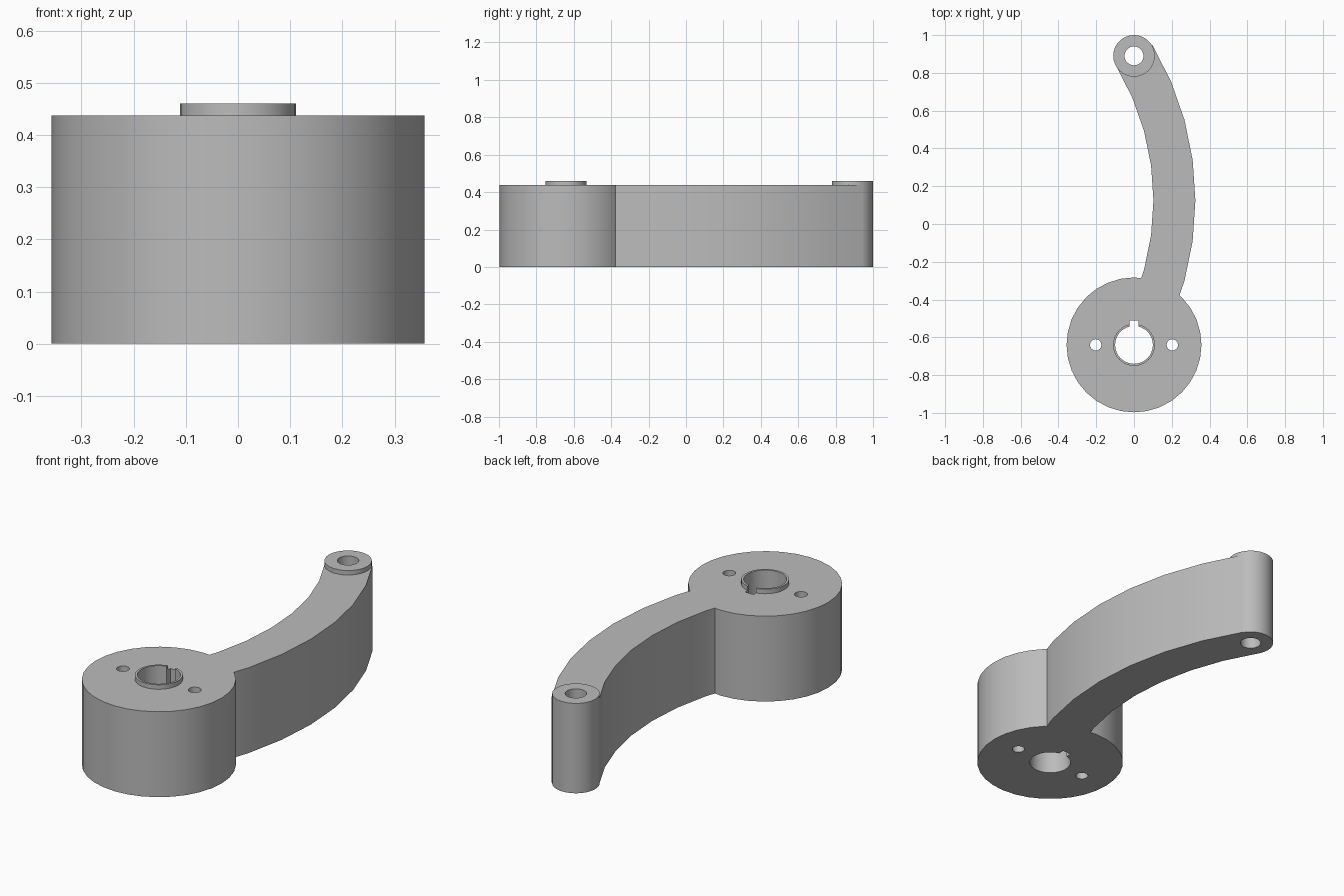
import bpy, bmesh, math

if "Cube" in bpy.data.objects:
    bpy.data.objects.remove(bpy.data.objects["Cube"])

HUB_Y, TIP_Y = -0.64, 0.89
BODY_TOP, BOSS_TOP = 0.437, 0.46

grey = bpy.data.materials.new("plain grey")
grey.use_nodes = True
grey.diffuse_color = (0.5, 0.5, 0.5, 1)
grey.node_tree.nodes["Principled BSDF"].inputs["Base Color"].default_value = (0.5, 0.5, 0.5, 1)


def prism(name, outline, z0, z1):
    """Extrude a counter-clockwise outline from z0 to z1."""
    bm = bmesh.new()
    face = bm.faces.new([bm.verts.new((x, y, z0)) for x, y in outline])
    top = bmesh.ops.extrude_face_region(bm, geom=[face])["geom"]
    bmesh.ops.translate(bm, vec=(0, 0, z1 - z0),
                        verts=[v for v in top if isinstance(v, bmesh.types.BMVert)])
    bmesh.ops.recalc_face_normals(bm, faces=bm.faces)
    mesh = bpy.data.meshes.new(name)
    bm.to_mesh(mesh)
    bm.free()
    mesh.materials.append(grey)
    obj = bpy.data.objects.new(name, mesh)
    bpy.context.collection.objects.link(obj)
    return obj


def arc(cx, cy, r, a0, a1, n):
    return [(cx + r * math.cos(a0 + (a1 - a0) * i / n),
             cy + r * math.sin(a0 + (a1 - a0) * i / n)) for i in range(n + 1)]


def cylinder(name, x, y, r, z0, z1, n=32):
    return prism(name, arc(x, y, r, 0, math.tau, n)[:-1], z0, z1)


def combine(target, tool, operation):
    """Apply a boolean and discard the tool."""
    tool.hide_render = True
    mod = target.modifiers.new("combine", "BOOLEAN")
    mod.operation, mod.solver, mod.object = operation, "EXACT", tool
    bpy.context.view_layer.objects.active = target
    bpy.ops.object.modifier_apply(modifier=mod.name)
    bpy.data.objects.remove(tool)


# Round hub with its raised collar
lever = cylinder("lever_arm", 0, HUB_Y, 0.357, 0, BODY_TOP)
combine(lever, cylinder("collar", 0, HUB_Y, 0.111, 0.2, BOSS_TOP), "UNION")

# Curved arm, an arc band running from hub centre to tip centre
mid_y = (HUB_Y + TIP_Y) / 2
centre_x, sweep = -1.275, 0.54
band = (arc(centre_x, mid_y, 1.6, -sweep, sweep, 8)
        + arc(centre_x, mid_y, 1.378, sweep, -sweep, 8))
combine(lever, prism("arm", band, 0, BODY_TOP), "UNION")

# Tip boss
combine(lever, cylinder("tip_boss", 0, TIP_Y, 0.11, 0, BOSS_TOP), "UNION")

# Keyed bore, pin holes and tip hole
for x, y, r in ((0, HUB_Y, 0.1), (-0.203, HUB_Y, 0.03),
                (0.203, HUB_Y, 0.03), (0, TIP_Y, 0.05)):
    combine(lever, cylinder("hole_cutter", x, y, r, -0.1, 0.6), "DIFFERENCE")
key = [(-0.024, HUB_Y), (0.024, HUB_Y), (0.024, -0.512), (-0.024, -0.512)]
combine(lever, prism("key_cutter", key, -0.1, 0.6), "DIFFERENCE")

# Smooth the round walls, keep the rims sharp
bpy.ops.object.select_all(action="DESELECT")
lever.select_set(True)
bpy.context.view_layer.objects.active = lever
bpy.ops.object.shade_smooth_by_angle(angle=math.radians(25))
